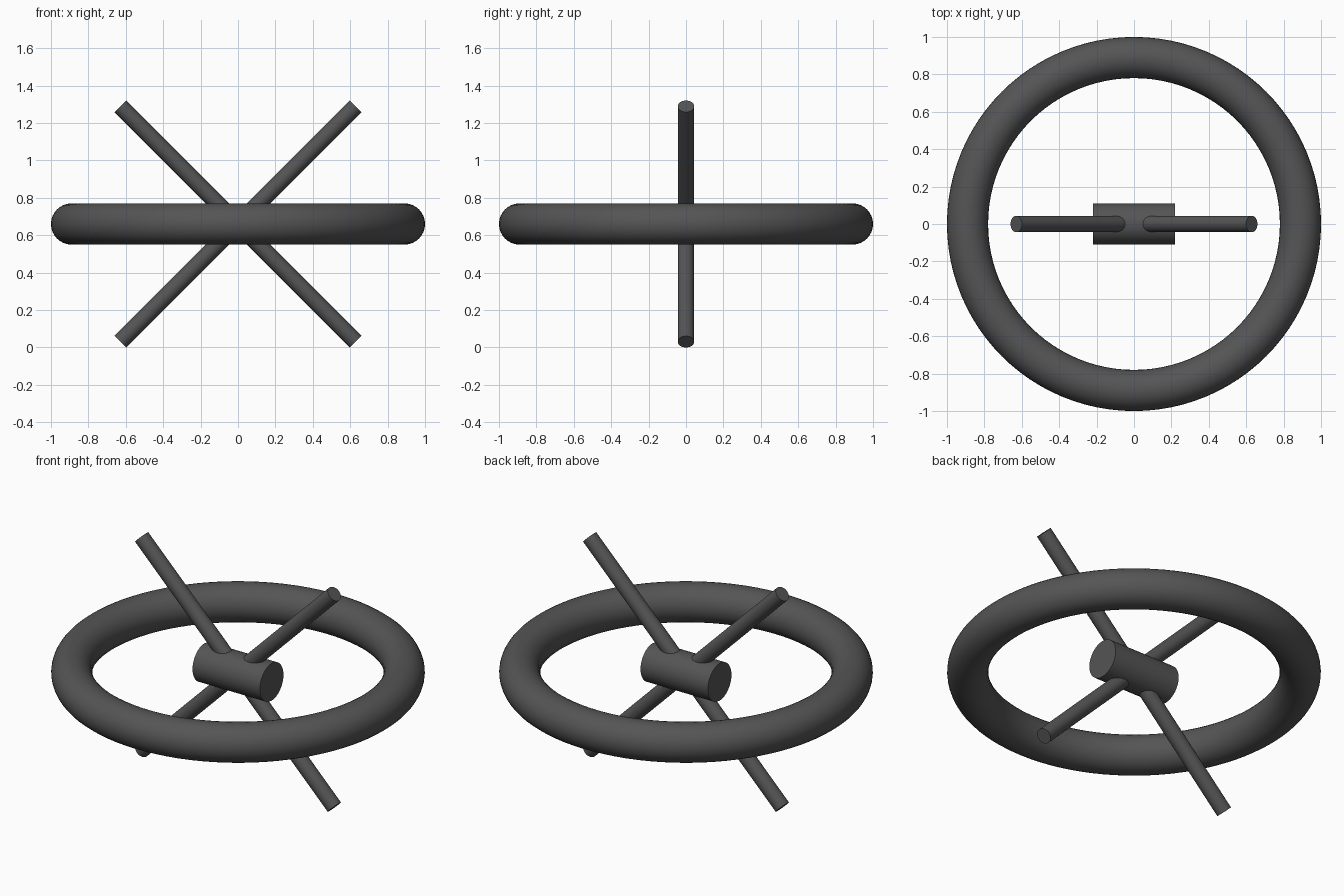
import bpy, math
from mathutils import Vector

if "Cube" in bpy.data.objects:
    bpy.data.objects.remove(bpy.data.objects["Cube"])

CENTRE = Vector((0, 0, 0.66))
TUBE = 0.11          # rim tube and hub radius
RIM = 1 - TUBE       # rim centreline radius, also spoke length
SPOKE = 0.0435

dark = bpy.data.materials.new("dark_grey")
dark.diffuse_color = (0.09, 0.09, 0.09, 1)
dark.use_nodes = True
dark.node_tree.nodes["Principled BSDF"].inputs["Base Color"].default_value = dark.diffuse_color


def finish(name):
    ob = bpy.context.object
    ob.name = name
    ob.data.materials.append(dark)
    bpy.ops.object.shade_smooth_by_angle(angle=math.radians(40))


def rod(name, start, end, radius):
    axis = end - start
    bpy.ops.mesh.primitive_cylinder_add(
        vertices=32, radius=radius, depth=axis.length,
        location=(start + end) / 2,
        rotation=axis.to_track_quat('Z', 'Y').to_euler())
    finish(name)


# Horizontal rim
bpy.ops.mesh.primitive_torus_add(major_radius=RIM, minor_radius=TUBE,
                                 major_segments=96, minor_segments=32,
                                 location=CENTRE)
finish("rim")

# Hub lying along x
half = Vector((0.22, 0, 0))
rod("hub", CENTRE - half, CENTRE + half, TUBE)

# Four diagonal spokes in the upright plane
for i in range(4):
    a = math.radians(45 + 90 * i)
    tip = CENTRE + RIM * Vector((math.cos(a), 0, math.sin(a)))
    rod(f"spoke_{i + 1}", CENTRE, tip, SPOKE)
